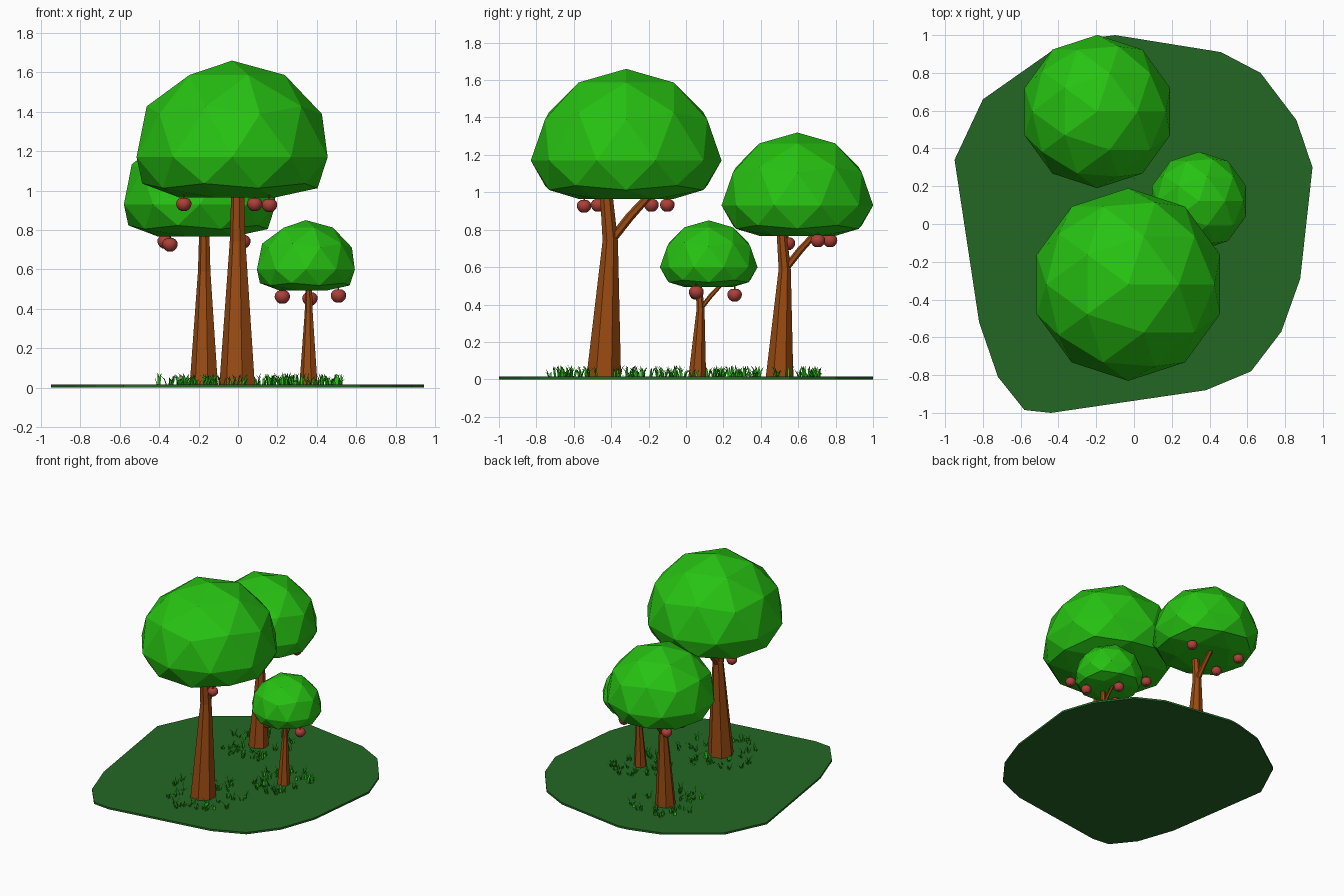
import bpy, bmesh, math, random
from mathutils import Vector

if "Cube" in bpy.data.objects:
    bpy.data.objects.remove(bpy.data.objects["Cube"])

random.seed(4)


def mat(name, rgb):
    m = bpy.data.materials.new(name)
    m.diffuse_color = (*rgb, 1)
    m.use_nodes = True
    m.node_tree.nodes["Principled BSDF"].inputs["Base Color"].default_value = m.diffuse_color
    return m


LEAF = mat("leaf green", (0.02, 0.54, 0.006))
SOIL = mat("dark grass green", (0.017, 0.135, 0.017))
BARK = mat("bark brown", (0.32, 0.068, 0.006))
RED = mat("apple red", (0.42, 0.05, 0.04))


def finish(bm, name, m, smooth=False, normals=True):
    if normals:
        bmesh.ops.recalc_face_normals(bm, faces=bm.faces)
    me = bpy.data.meshes.new(name)
    bm.to_mesh(me)
    bm.free()
    me.materials.append(m)
    for p in me.polygons:
        p.use_smooth = smooth
    ob = bpy.data.objects.new(name, me)
    bpy.context.collection.objects.link(ob)
    return ob


def tube(bm, path, sides):
    """Sweep horizontal-ish rings along (point, radius) pairs."""
    rings = []
    for i, (p, r) in enumerate(path):
        a = Vector(path[max(i - 1, 0)][0])
        b = Vector(path[min(i + 1, len(path) - 1)][0])
        q = Vector((0, 0, 1)).rotation_difference(b - a) if i else None
        ring = []
        for k in range(sides):
            t = math.tau * (k + 0.5) / sides
            d = Vector((r * math.cos(t), r * math.sin(t), 0))
            if q:
                d = q @ d
            ring.append(bm.verts.new(Vector(p) + d))
        rings.append(ring)
    for lo, hi in zip(rings, rings[1:]):
        for k in range(sides):
            j = (k + 1) % sides
            bm.faces.new((lo[k], lo[j], hi[j], hi[k]))
    bm.faces.new(rings[0][::-1])
    bm.faces.new(rings[-1])


# Ground slab
OUTLINE = [(-0.10, 1.0), (0.46, 0.91), (0.67, 0.80), (0.86, 0.55), (0.945, 0.30),
           (0.88, -0.29), (0.78, -0.57), (0.62, -0.78), (0.38, -0.88), (-0.44, -1.0),
           (-0.58, -0.985), (-0.72, -0.81), (-0.82, -0.52), (-0.95, 0.34),
           (-0.80, 0.66), (-0.43, 0.92), (-0.18, 0.99)]
bm = bmesh.new()
base = bm.faces.new([bm.verts.new((x, y, 0)) for x, y in OUTLINE])
top = bmesh.ops.extrude_face_region(bm, geom=[base])["geom"]
bmesh.ops.translate(bm, vec=(0, 0, 0.015),
                    verts=[v for v in top if isinstance(v, bmesh.types.BMVert)])
bottom = [v for v in bm.verts if v.co.z < 0.001]
if not any(all(v in bottom for v in f.verts) for f in bm.faces):
    bm.faces.new(bottom)
finish(bm, "ground", SOIL)


def crown(name, x, y, s):
    bm = bmesh.new()
    bmesh.ops.create_icosphere(bm, subdivisions=2, radius=1)
    for v in bm.verts:
        z = v.co.z
        z = 0.49 * z if z > 0 else -min(-z * 0.3, 0.205)  # flattened underside
        v.co = Vector((x + (v.co.x * 0.51 - 0.03) * s,
                       y + (v.co.y * 0.51 + 0.12) * s, (1.17 + z) * s))
    finish(bm, name, LEAF)


def trunk(name, x, y, s):
    def at(dx, dy, z):
        return (x + dx * s, y + dy * s, z * s)
    bm = bmesh.new()
    tube(bm, [((x, y, 0.01), 0.095 * s), (at(0, 0.035, 0.74), 0.042 * s),
              (at(0, 0.013, 1.0), 0.034 * s)], 7)
    tube(bm, [(at(0, 0.03, 0.73), 0.03 * s), (at(0, 0.14, 0.87), 0.024 * s),
              (at(0, 0.26, 1.0), 0.02 * s)], 6)
    finish(bm, name, BARK)


def apple(name, x, y, z, crown_z):
    bm = bmesh.new()
    bmesh.ops.create_uvsphere(bm, u_segments=12, v_segments=8, radius=0.039)
    for v in bm.verts:
        r = Vector((v.co.x, v.co.y)).length
        if r < 0.001:
            v.co.z *= 0.7                      # dimples
        taper = 1 + v.co.z * 2.5               # narrower below
        v.co = Vector((x + v.co.x * taper, y + v.co.y * taper, z + v.co.z * 0.93))
    finish(bm, name, RED, smooth=True)
    bm = bmesh.new()
    tube(bm, [((x, y, z + 0.025), 0.004), ((x, y, crown_z), 0.004)], 5)
    finish(bm, name + "_stem", BARK)


def grass(name, x, y, radius, count):
    bm = bmesh.new()
    for _ in range(count):
        a, r = random.uniform(0, math.tau), radius * random.uniform(0.25, 1) ** 0.6
        cx, cy = x + r * math.cos(a), y + r * math.sin(a)
        for _ in range(3):                     # small tuft of bent blades
            t = random.uniform(0, math.tau)
            d = Vector((math.cos(t), math.sin(t), 0))
            w = Vector((-d.y, d.x, 0)) * 0.006
            h, lean = random.uniform(0.025, 0.065), random.uniform(0.015, 0.04)
            p = Vector((cx, cy, 0.012)) + d * 0.008
            m = p + d * lean * 0.35 + Vector((0, 0, h * 0.65))
            tip = p + d * lean + Vector((0, 0, h))
            v = [bm.verts.new(c) for c in (p - w, p + w, m + w * 0.8, m - w * 0.8, tip)]
            bm.faces.new(v[:4])
            bm.faces.new((v[3], v[2], v[4]))
    finish(bm, name, LEAF, normals=False)


# Trees: name, base x, base y, scale, grass radius, apple positions
TREES = [
    ("large", 0.0, -0.44, 1.0, 0.31,
     [(-0.275, -0.185, 0.93), (-0.275, -0.47, 0.93), (0.16, -0.545, 0.925), (0.085, -0.10, 0.93)]),
    ("medium", -0.17, 0.50, 0.795, 0.28,
     [(-0.37, 0.77, 0.74), (-0.345, 0.545, 0.725), (0.025, 0.705, 0.74)]),
    ("small", 0.36, 0.06, 0.512, 0.22,
     [(0.225, 0.055, 0.46), (0.365, 0.26, 0.45), (0.51, 0.055, 0.465)]),
]
for name, x, y, s, gr, apples in TREES:
    trunk(name + "_trunk", x, y, s)
    crown(name + "_crown", x, y, s)
    grass(name + "_grass", x, y, gr, 42)
    for i, (ax, ay, az) in enumerate(apples):
        apple(f"{name}_apple_{i + 1}", ax, ay, az, 1.0 * s)
